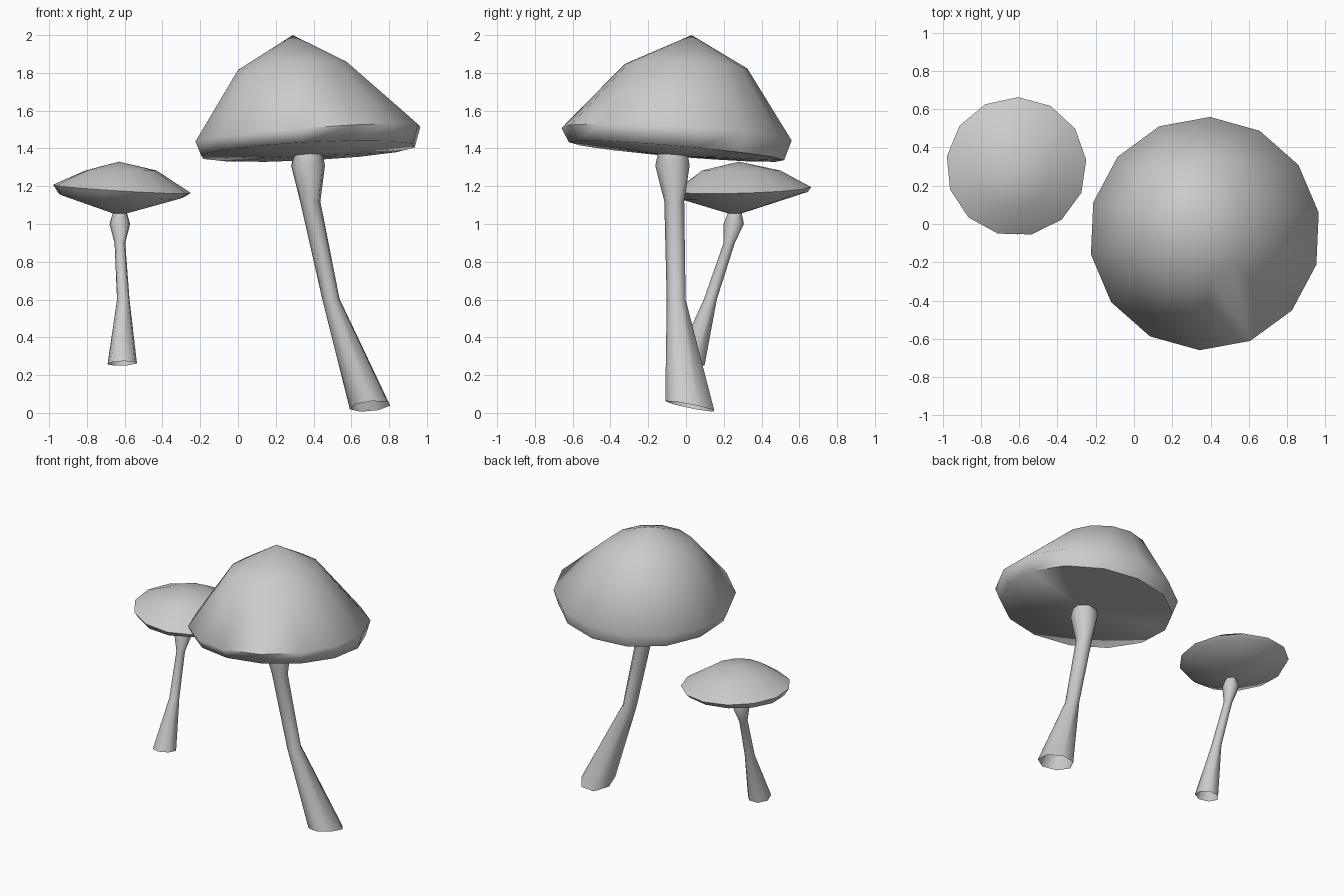
import bpy, bmesh, math


def loft(name, rings, sides, phase=0.0):
    """Skin tilted rings (x, y, z, rx, ry, slope_x, slope_y); zero radius makes a tip."""
    bm = bmesh.new()
    loops = []
    for x, y, z, rx, ry, sx, sy in rings:
        if rx == 0:
            loops.append([bm.verts.new((x, y, z))])
            continue
        loop = []
        for i in range(sides):
            a = 2 * math.pi * (i + phase) / sides
            dx, dy = rx * math.cos(a), ry * math.sin(a)
            loop.append(bm.verts.new((x + dx, y + dy, z + sx * dx + sy * dy)))
        loops.append(loop)
    for low, high in zip(loops, loops[1:]):
        for i in range(sides):
            j = (i + 1) % sides
            if len(low) == 1:
                bm.faces.new((low[0], high[j], high[i]))
            elif len(high) == 1:
                bm.faces.new((low[i], low[j], high[0]))
            else:
                bm.faces.new((low[i], low[j], high[j], high[i]))
    mesh = bpy.data.meshes.new(name)
    bm.to_mesh(mesh)
    bm.free()
    obj = bpy.data.objects.new(name, mesh)
    bpy.context.collection.objects.link(obj)
    bpy.ops.object.select_all(action='DESELECT')
    obj.select_set(True)
    bpy.context.view_layer.objects.active = obj
    bpy.ops.object.shade_smooth_by_angle(angle=math.radians(70))
    return obj


# Large mushroom: domed cap with a tilted rim and a nearly flat underside
loft("large_cap", [
    (0.37, -0.06, 1.36, 0, 0, 0, 0),
    (0.37, -0.05, 1.385, 0.575, 0.57, 0.05, -0.085),
    (0.37, -0.05, 1.475, 0.605, 0.61, 0.075, -0.057),
    (0.29, 0.00, 1.835, 0.295, 0.325, 0.075, -0.04),
    (0.29, 0.03, 2.00, 0, 0, 0, 0),
], 14, 0.4)

# Large stem: open flared foot, leaning shaft, swollen neck
loft("large_stem", [
    (0.70, 0.025, 0.035, 0.11, 0.135, 0.10, -0.2),
    (0.493, -0.05, 0.60, 0.046, 0.052, 0.1, 0),
    (0.383, -0.06, 1.12, 0.055, 0.055, 0, 0),
    (0.372, -0.068, 1.31, 0.092, 0.095, 0, 0),
    (0.375, -0.066, 1.38, 0.075, 0.08, 0, 0),
], 7, 0.3)

# Small mushroom: shallow dome over a conical underside
loft("small_cap", [
    (-0.63, 0.26, 1.045, 0, 0, 0, 0),
    (-0.62, 0.31, 1.15, 0.335, 0.335, -0.03, 0.06),
    (-0.615, 0.30, 1.185, 0.367, 0.363, -0.06, 0.03),
    (-0.62, 0.29, 1.283, 0.19, 0.21, 0, 0),
    (-0.63, 0.28, 1.33, 0, 0, 0, 0),
], 13, 0.2)

# Small stem
loft("small_stem", [
    (-0.612, 0.025, 0.262, 0.08, 0.08, 0.04, -0.15),
    (-0.607, 0.13, 0.60, 0.034, 0.036, 0, 0),
    (-0.625, 0.23, 0.90, 0.029, 0.031, 0, 0),
    (-0.625, 0.255, 1.00, 0.056, 0.056, 0, 0),
    (-0.625, 0.26, 1.06, 0.038, 0.038, 0, 0),
], 7, 0.3)
